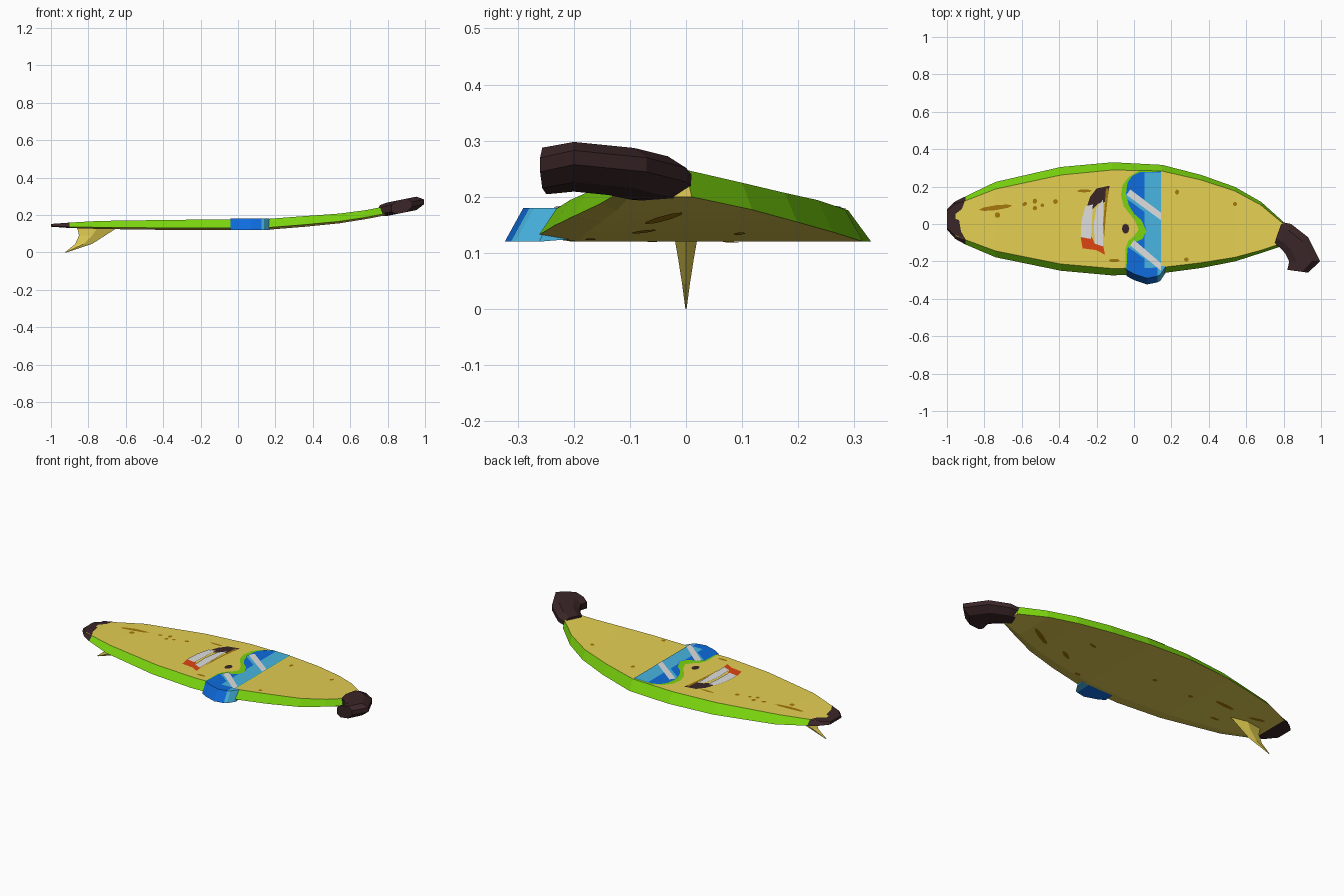
import bpy, bmesh, math

if "Cube" in bpy.data.objects:
    bpy.data.objects.remove(bpy.data.objects["Cube"])

def lin(c):
    c /= 255
    return c / 12.92 if c <= 0.04045 else ((c + 0.055) / 1.055) ** 2.4

MATS = {}
for name, rgb in {"yellow": (228, 207, 82), "green": (122, 212, 14), "dark_brown": (58, 37, 39),
                  "ochre": (165, 120, 12), "white": (222, 222, 222), "deep_blue": (14, 108, 222),
                  "sky_blue": (72, 182, 226), "orange_red": (222, 70, 18)}.items():
    m = bpy.data.materials.new(name)
    m.diffuse_color = (*[lin(c) for c in rgb], 1)
    m.use_nodes = True
    m.node_tree.nodes["Principled BSDF"].inputs["Base Color"].default_value = m.diffuse_color
    MATS[name] = m

def finish(name, bm, mats):
    me = bpy.data.meshes.new(name)
    bm.to_mesh(me)
    bm.free()
    for m in mats:
        me.materials.append(MATS[m])
    ob = bpy.data.objects.new(name, me)
    bpy.context.collection.objects.link(ob)
    return ob

def loft(name, rings, mats, pick=lambda i, j: 0):
    """Skin closed rings; pick(ring, side) gives the material slot."""
    bm = bmesh.new()
    vs = [[bm.verts.new(p) for p in r] for r in rings]
    n = len(rings[0])
    for i in range(len(rings) - 1):
        for j in range(n):
            k = (j + 1) % n
            f = bm.faces.new((vs[i][j], vs[i][k], vs[i + 1][k], vs[i + 1][j]))
            f.material_index = pick(i, j)
    for i in (0, -1):
        f = bm.faces.new(vs[i])
        f.material_index = pick(i, -1)
    bmesh.ops.recalc_face_normals(bm, faces=bm.faces)
    return finish(name, bm, mats)

# Board stations: x, lower edge y-, y+, deck edge y-, y+, bottom z, deck z
ST = [(-1.0, -.03, .08, -.02, .07, .137, .152),
      (-.955, -.08, .122, -.065, .105, .134, .155),
      (-.90, -.11, .148, -.085, .125, .130, .159),
      (-.74, -.178, .225, -.144, .187, .125, .168),
      (-.39, -.25, .305, -.214, .262, .120, .173),
      (-.115, -.275, .33, -.238, .289, .120, .176),
      (.15, -.263, .316, -.232, .283, .120, .178),
      (.36, -.235, .262, -.207, .235, .137, .194),
      (.54, -.20, .198, -.178, .176, .155, .207),
      (.68, -.155, .118, -.14, .10, .177, .225),
      (.80, -.115, .01, -.10, 0, .20, .248)]

def board_ring(s):
    x, b0, b1, t0, t1, zb, zt = s
    w = b1 - b0
    return [(x, b0 + .12 * w, zb), (x, b0, zb + .2 * (zt - zb)), (x, t0, zt), (x, t1, zt), (x, b1, zb)]

def board_paint(i, j):
    if i == 0 or (i == 1 and j != 2):
        return 2
    return 1 if j in (1, 3) else 0

loft("board", [board_ring(s) for s in ST], ["yellow", "green", "dark_brown"], board_paint)

def surf(x, col):
    for a, b in zip(ST, ST[1:]):
        if x <= b[0]:
            t = (x - a[0]) / (b[0] - a[0])
            return a[col] + t * (b[col] - a[col])
    return ST[-1][col]

def decal(name, pts, mat, layer=1, under=False):
    """Thin painted plate following the deck or the underside."""
    bm = bmesh.new()
    off = .002 * layer
    f = bm.faces.new([bm.verts.new((x, y, surf(x, 5) - off if under else surf(x, 6) + off)) for x, y in pts])
    f.normal_update()
    if (f.normal.z > 0) == under:
        f.normal_flip()
    bmesh.ops.triangulate(bm, faces=[f])
    return finish(name, bm, [mat])

def blob(name, x, y, rx, ry, mat="ochre", ang=0, under=False):
    c, s = math.cos(ang), math.sin(ang)
    pts = []
    for k in range(8):
        u, v = rx * math.cos(k * math.pi / 4), ry * math.sin(k * math.pi / 4)
        pts.append((x + u * c - v * s, y + u * s + v * c))
    decal(name, pts, mat, 1.5, under)

# Stem: flattened section lofted between outer and inner edge points
STEM = [((.79, .01), (.75, -.105)), ((.84, 0), (.785, -.13)), ((.93, -.07), (.81, -.16)),
        ((.995, -.2), (.83, -.2)), ((.93, -.26), (.82, -.245))]
SECT = [(0, .35), (.25, 1), (.75, 1), (1, .5), (1, -.5), (.75, -1), (.25, -1), (0, -.35)]
rings = []
for n, ((ax, ay), (bx, by)) in enumerate(STEM):
    r = []
    for t, h in SECT:
        x, y = ax + t * (bx - ax), ay + t * (by - ay)
        r.append((x, y, .225 + .2 * (x - .77) + h * (.036 if n else .03)))
    rings.append(r)
loft("stem", rings, ["dark_brown"])

# Fin: side profile, thick at the root and thin at the tip
FIN = [(-.64, -.86, .135, .022), (-.71, -.85, .09, .014), (-.78, -.87, .045, .007), (-.915, -.925, 0, .001)]
loft("fin", [[(a, 0, z), ((a + b) / 2, w, z), (b, 0, z), ((a + b) / 2, -w, z)] for a, b, z, w in FIN], ["yellow"])

# Goggles wrapped over the near rail
BULGE = [(-.04, -.278), (0, -.30), (.07, -.323), (.125, -.312), (.14, -.304), (.168, -.262)]
bm = bmesh.new()
low = [bm.verts.new((x, y, .12)) for x, y in BULGE]
top = [bm.verts.new((x, y + .033, .18)) for x, y in BULGE]
inl = [bm.verts.new((x, -.2, .125)) for x, y in BULGE]
inn = [bm.verts.new((x, -.225, .18)) for x, y in BULGE]
for i in range(5):
    for a, b in ((low, top), (top, inn), (inl, low)):
        f = bm.faces.new((a[i], a[i + 1], b[i + 1], b[i]))
        f.material_index = int(i >= 3)
for i in (0, 5):
    bm.faces.new((low[i], top[i], inn[i], inl[i])).material_index = int(i == 5)
bmesh.ops.recalc_face_normals(bm, faces=bm.faces)
finish("goggle_side", bm, ["deep_blue", "sky_blue"])

# Goggles on the deck
decal("goggle_frame", [(.03, .287), (-.03, .25), (-.06, .21), (-.07, .155), (-.055, .095), (-.02, .05), (.005, .02),
                       (.025, -.03), (.0, -.065), (-.03, -.09), (-.045, -.13), (-.045, -.24), (.145, -.232), (.145, .283)], "green", 1)
decal("goggle_lens", [(.03, .277), (-.01, .257), (-.035, .22), (-.043, .16), (-.028, .1), (0, .055), (.04, .02),
                      (.067, -.04), (.045, -.08), (0, -.1), (-.035, -.13), (-.04, -.24), (.145, -.232), (.145, .28)], "deep_blue", 2)
decal("goggle_light_strip", [(.055, .275), (.055, .005), (.067, -.04), (.055, -.07), (.055, -.236), (.145, -.232), (.145, .275)], "sky_blue", 2.6)
for n, (x, y) in enumerate([(-.02, .185), (0, -.085)]):
    dx, dy = .145 - x, -.145
    decal(f"lens_tint_{n}", [(x - .02, y - .02), (x + dx, y + dy - .02), (x + dx, y + dy - .04), (x - .02, y - .05)][::1]
          if n == 0 else [(x, y - .02), (.055, y - .06), (.055, y - .1), (x - .03, y - .04)], "sky_blue", 2.9)
    decal(f"lens_shine_{n}", [(x, y), (x + dx, y + dy + .02), (x + dx, y + dy - .02), (x - .02, y - .03)], "white", 3.4)

# Mouth
decal("mouth_corner", [(-.13, .205), (-.2, .19), (-.235, .145), (-.25, .1), (-.22, .08), (-.19, .11), (-.145, .12)], "dark_brown", 1)
decal("teeth_left", [(-.26, .095), (-.22, .105), (-.225, .02), (-.23, -.08), (-.285, -.07), (-.28, .02)], "white", 2)
decal("teeth_right", [(-.20, .09), (-.165, .13), (-.165, 0), (-.165, -.12), (-.21, -.105), (-.215, 0)], "white", 2)
decal("lower_lip", [(-.285, -.07), (-.225, -.07), (-.21, -.105), (-.165, -.115), (-.155, -.165), (-.2, -.14), (-.275, -.13)], "orange_red", 1.4)
decal("mouth_edge", [(-.15, .19), (-.135, .19), (-.15, .05), (-.16, -.08), (-.165, 0)], "ochre", 1.2)
blob("nostril", -.045, -.025, .02, .027, "dark_brown")

# Ragged dark tail patches
decal("tail_patch_a", [(-.96, .108), (-.905, .122), (-.92, .08), (-.96, .05)], "dark_brown")
decal("tail_patch_b", [(-.96, -.058), (-.90, -.084), (-.925, -.04), (-.935, .02), (-.96, .03)], "dark_brown")

# Ripeness spots: x, y, half length, half width, angle
for n, (x, y, a, b, r) in enumerate([(-.74, .087, .09, .013, .13), (-.73, .048, .015, .015, 0), (-.585, .107, .014, .01, .5),
                                     (-.53, .122, .012, .014, 0), (-.53, .085, .012, .012, 0), (-.49, .1, .01, .01, 0),
                                     (-.42, .12, .013, .013, 0), (-.265, .177, .04, .008, 0), (-.105, -.195, .03, .009, 0),
                                     (.23, .17, .011, .014, 0), (.54, .107, .012, .012, 0), (.28, -.19, .012, .012, 0)]):
    blob(f"deck_spot_{n}", x, y, a, b, "ochre", r)
for n, (x, y, a, b, r) in enumerate([(.6, -.04, .075, .015, .45), (.4, -.075, .04, .013, .5), (.36, .095, .025, .01, .2),
                                     (.24, -.17, .02, .01, 0), (-.1, .05, .015, .012, 0), (-.35, .04, .015, .012, 0),
                                     (-.55, .08, .07, .013, .1), (-.6, -.06, .03, .01, 0), (-.78, .07, .05, .012, -.2)]):
    blob(f"underside_spot_{n}", x, y, a, b, "ochre", r, True)
